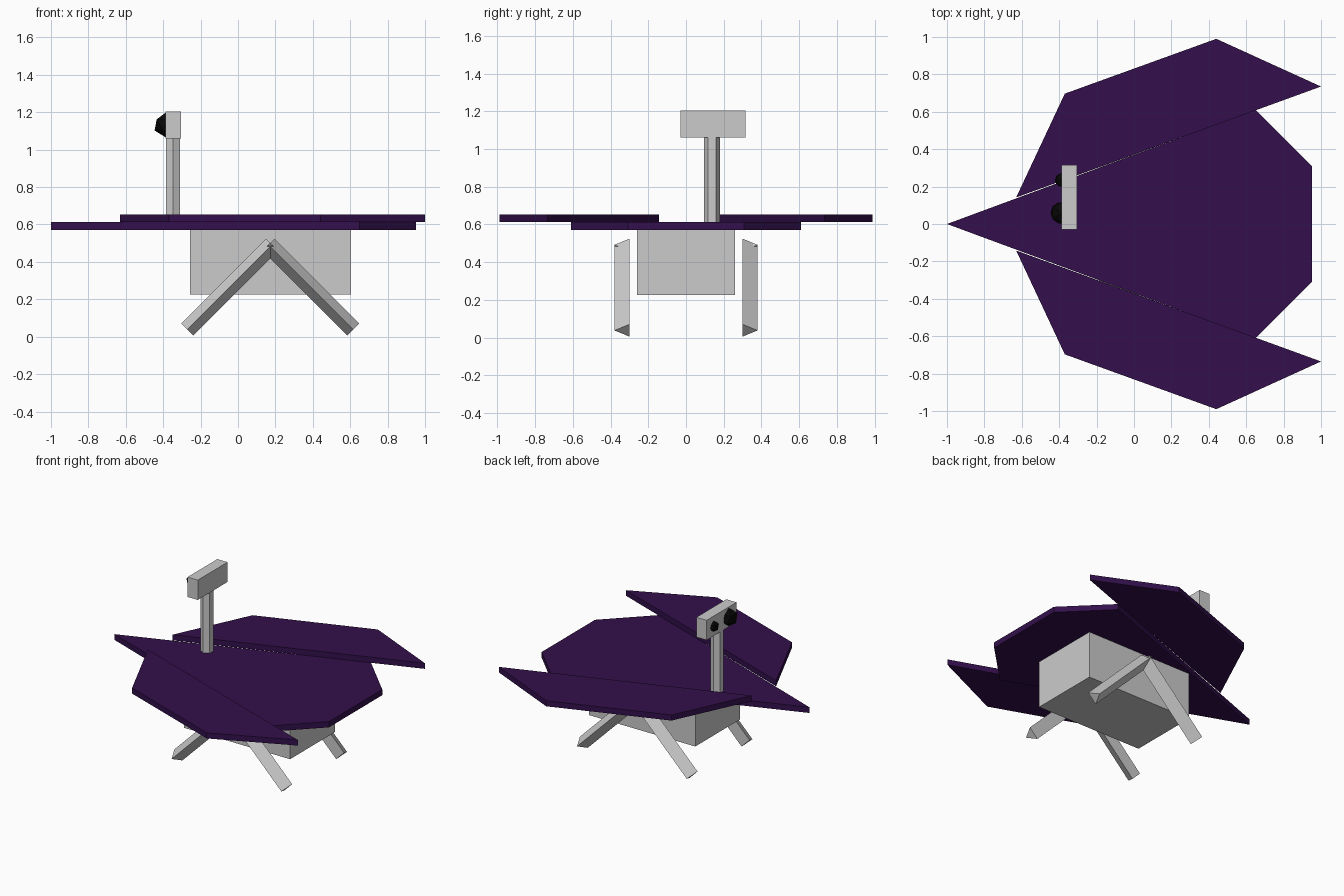
import bpy
import bmesh
from mathutils import Vector

if "Cube" in bpy.data.objects:
    bpy.data.objects.remove(bpy.data.objects["Cube"])


def material(name, color):
    m = bpy.data.materials.new(name)
    m.diffuse_color = color
    m.use_nodes = True
    m.node_tree.nodes["Principled BSDF"].inputs["Base Color"].default_value = m.diffuse_color
    return m


PURPLE = material("panel_purple", (0.033, 0.005, 0.072, 1))
BLACK = material("lens_black", (0.002, 0.002, 0.002, 1))


def box(name, lo, hi):
    lo, hi = Vector(lo), Vector(hi)
    bpy.ops.mesh.primitive_cube_add(size=1, location=(lo + hi) / 2)
    ob = bpy.context.object
    ob.name = name
    ob.scale = hi - lo
    return ob


def plate(name, outline, z0, z1):
    bm = bmesh.new()
    face = bm.faces.new([bm.verts.new((x, y, z0)) for x, y in outline])
    top = bmesh.ops.extrude_face_region(bm, geom=[face], use_keep_orig=True)
    for v in top["geom"]:
        if isinstance(v, bmesh.types.BMVert):
            v.co.z = z1
    bmesh.ops.recalc_face_normals(bm, faces=bm.faces)
    mesh = bpy.data.meshes.new(name)
    bm.to_mesh(mesh)
    bm.free()
    mesh.materials.append(PURPLE)
    ob = bpy.data.objects.new(name, mesh)
    bpy.context.collection.objects.link(ob)
    return ob


def prism_leg(name, foot, top, side):
    """Triangular bar in the xz plane, ridge facing outwards."""
    r, y = 0.0525, side * 0.327
    a, b = Vector((foot[0], y, foot[1])), Vector((top[0], y, top[1]))
    out = Vector((0, side, 0))
    across = (b - a).normalized().cross(out)
    section = [out * r, across * 0.866 * r - out * r / 2,
               -across * 0.866 * r - out * r / 2]
    bm = bmesh.new()
    verts = [bm.verts.new(end + s) for end in (a, b) for s in section]
    bmesh.ops.convex_hull(bm, input=verts)
    bmesh.ops.recalc_face_normals(bm, faces=bm.faces)
    mesh = bpy.data.meshes.new(name)
    bm.to_mesh(mesh)
    bm.free()
    bpy.context.collection.objects.link(bpy.data.objects.new(name, mesh))


# Body
box("body", (-0.257, -0.26, 0.225), (0.604, 0.26, 0.57))

# Solar deck: pointed centre plate and two raised side wings
plate("deck_centre", [(-1, 0), (0.65, -0.61), (0.953, -0.308),
                      (0.953, 0.308), (0.65, 0.61)], 0.57, 0.612)
for side, label in ((1, "back"), (-1, "front")):
    wing = [(-0.63, 0.142), (1.0, 0.735), (0.44, 0.99), (-0.37, 0.697)]
    plate(f"deck_wing_{label}", [(x, side * y) for x, y in wing], 0.612, 0.653)

    # Inverted V legs
    prism_leg(f"{label}_leg_left", (-0.272, 0.038), (0.182, 0.492), side)
    prism_leg(f"{label}_leg_right", (0.617, 0.038), (0.163, 0.492), side)

# Camera mast and head
bpy.ops.mesh.primitive_cylinder_add(vertices=6, radius=0.043, depth=0.47,
                                    location=(-0.348, 0.138, 0.835))
bpy.context.object.name = "mast"
box("camera_head", (-0.388, -0.03, 1.06), (-0.305, 0.315, 1.205))

# Lenses
for name, y, r in (("large_lens", 0.06, 0.066), ("small_lens", 0.235, 0.04)):
    bpy.ops.mesh.primitive_ico_sphere_add(subdivisions=1, radius=r,
                                          location=(-0.387, y, 1.132))
    lens = bpy.context.object
    lens.name = name
    lens.data.materials.append(BLACK)
